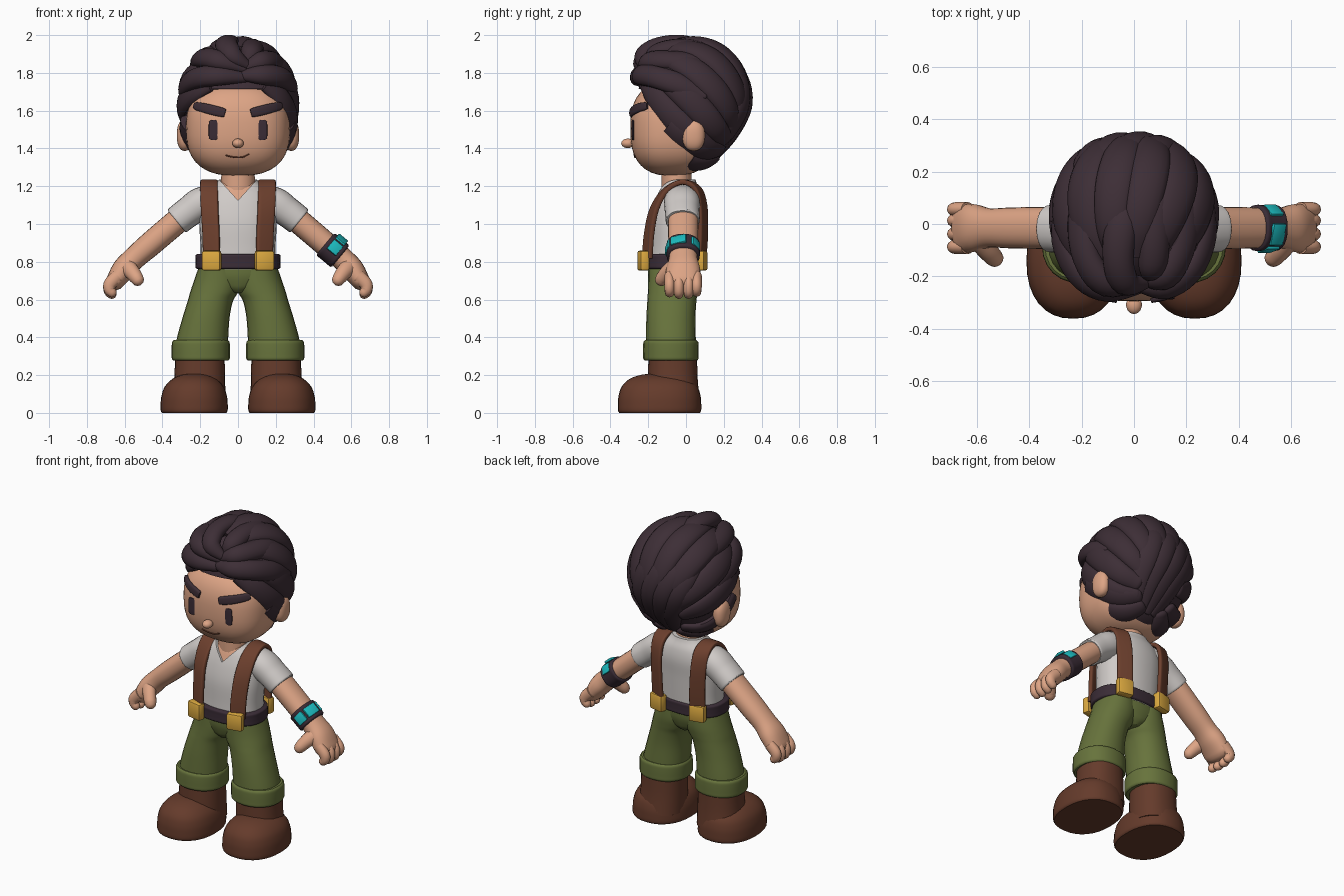
import bpy, bmesh, math
from math import radians, sin, cos
from mathutils import Vector

cube = bpy.data.objects.get("Cube")
if cube:
    bpy.data.objects.remove(cube, do_unlink=True)
X, Y, Z = Vector((1, 0, 0)), Vector((0, 1, 0)), Vector((0, 0, 1))
SIDES = ((1, "left"), (-1, "right"))
parts = []

def material(name, *rgb):
    mat = bpy.data.materials.new(name)
    mat.use_nodes = True
    mat.diffuse_color = [((c / 255 + .055) / 1.055) ** 2.4 for c in rgb] + [1]
    node = next(n for n in mat.node_tree.nodes if n.type == 'BSDF_PRINCIPLED')
    node.inputs["Base Color"].default_value = mat.diffuse_color
    return mat

SKIN, HAIR = material("skin", 221, 164, 133), material("dark hair", 61, 46, 54)
SHIRT, OLIVE = material("off white cloth", 208, 203, 200), material("olive cloth", 103, 115, 60)
STRAP, BOOT = material("brown strap leather", 108, 63, 45), material("dark brown boot leather", 101, 59, 43)
GOLD, DARK = material("gold", 221, 170, 64), material("dark leather", 58, 44, 54)
CYAN = material("cyan", 28, 186, 190)

def finish(name, bm, mat):
    bmesh.ops.recalc_face_normals(bm, faces=bm.faces)
    mesh = bpy.data.meshes.new(name)
    bm.to_mesh(mesh)
    bm.free()
    mesh.materials.append(mat)
    obj = bpy.data.objects.new(name, mesh)
    bpy.context.scene.collection.objects.link(obj)
    parts.append(obj)
    return obj

def on_ball(d, center, radii, p):
    """Project a direction on a rounded-box ellipsoid."""
    d = d / sum(abs(c) ** p for c in d) ** (1 / p)
    return center + Vector(c * r for c, r in zip(d, radii))

def blob(name, place, mat):
    """Ball whose points are moved by a placing rule."""
    bm = bmesh.new()
    bmesh.ops.create_icosphere(bm, subdivisions=4, radius=1)
    for v in bm.verts:
        v.co = place(v.co)
    return finish(name, bm, mat)

def smooth_rows(rows, steps=5):
    out = []
    for i in range(len(rows) - 1):
        a, b, c, d = rows[max(i - 1, 0)], rows[i], rows[i + 1], rows[min(i + 2, len(rows) - 1)]
        for t in (k / steps for k in range(steps)):
            out.append([.5 * (2 * q + (r - p) * t + (2 * p - 5 * q + 4 * r - s) * t * t
                              + (3 * q - p - 3 * r + s) * t ** 3) for p, q, r, s in zip(a, b, c, d)])
    return out + [list(rows[-1])]

def sweep(name, rows, mat, ref=Y, axis=None, p=2.0, side=1, tip=False, seg=24):
    """Skin oval sections (x, y, z, radius along ref, radius across) along a smooth path."""
    rows = smooth_rows([(r[0] * side, *r[1:]) for r in rows])
    pts, last = [Vector(r[:3]) for r in rows], len(rows) - 1
    bm, loops = bmesh.new(), []
    for i, g in [(i, 0) for i in range(last + 1)] + [(last, radians(d)) for d in (25, 50, 70, 85) if tip]:
        t = axis or (pts[min(i + 1, last)] - pts[max(i - 1, 0)]).normalized()
        a, b = [max(r, .002) for r in rows[i][3:]]
        c = pts[i] + t * min(a, b) * sin(g)
        n = ref(c) if callable(ref) else ref
        u = (n - t * n.dot(t)).normalized()
        w = t.cross(u) * b * cos(g)
        u *= a * cos(g)
        turn = [[math.copysign(abs(f) ** (2 / p), f) for f in (cos(h), sin(h))]
                for h in (math.tau * k / seg for k in range(seg))]
        loops.append([bm.verts.new(c + u * f + w * h) for f, h in turn])
    for lo, hi in zip(loops, loops[1:]):
        for k in range(seg):
            bm.faces.new((lo[k], lo[k - 1], hi[k - 1], hi[k]))
    bm.faces.new(loops[0])
    bm.faces.new(loops[-1][::-1])
    return finish(name, bm, mat)

def cut(obj, outline, depth):
    """Subtract an extruded outline from an object."""
    bm = bmesh.new()
    face = bm.faces.new([bm.verts.new(v) for v in outline])
    new = bmesh.ops.extrude_face_region(bm, geom=[face])["geom"]
    bmesh.ops.translate(bm, vec=depth, verts=[v for v in new if isinstance(v, bmesh.types.BMVert)])
    cutter = finish("cutter", bm, obj.data.materials[0])
    mod = obj.modifiers.new("cut", 'BOOLEAN')
    mod.operation, mod.object = 'DIFFERENCE', cutter
    mesh = bpy.data.meshes.new_from_object(obj.evaluated_get(bpy.context.evaluated_depsgraph_get()))
    obj.modifiers.clear()
    obj.data = mesh
    parts.remove(cutter)
    bpy.data.objects.remove(cutter, do_unlink=True)

def block(name, center, size, axes, mat, bevel):
    """Bevelled box turned to three given axes."""
    bm = bmesh.new()
    bmesh.ops.create_cube(bm, size=1)
    for v in bm.verts:
        v.co = center + sum((ax * c * s for ax, c, s in zip(axes, v.co, size)), Vector())
    bmesh.ops.bevel(bm, geom=bm.edges[:], offset=bevel, segments=2, affect='EDGES', profile=.5)
    finish(name, bm, mat)

# Head, nose and face details
HEAD, HR, HP = Vector((0, -.07, 1.505)), (.275, .225, .25), 2.6
blob("head", lambda d: on_ball(d, HEAD, HR, HP), SKIN)
blob("nose", lambda d: on_ball(d, Vector((0, -.308, 1.427)), (.03, .035, .025), 2), SKIN)
sweep("neck", [(0, -.05, 1.12, .08, .09), (0, -.05, 1.32, .08, .088)], SKIN, axis=Z)

def face_row(x, z, thick, half):
    rest = 1 - abs(x / HR[0]) ** HP - abs((z - HEAD.z) / HR[2]) ** HP
    return (x, HEAD.y - HR[1] * rest ** (1 / HP), z, thick, half)

for s, label in SIDES:
    sweep(label + "_eye", [face_row(.13, z, .006, w) for z, w in
          ((1.445, .012), (1.452, .022), (1.47, .025), (1.525, .025), (1.543, .022), (1.55, .012))], DARK, p=3, side=s)
    sweep(label + "_eyebrow", [face_row(x, z, .013, w) for x, z, w in ((.068, 1.587, .02), (.08, 1.59, .024),
          (.11, 1.597, .026), (.15, 1.607, .026), (.19, 1.617, .024), (.215, 1.623, .022), (.226, 1.626, .017))],
          HAIR, p=3, side=s)
    blob(label + "_ear", lambda d: on_ball(d, Vector((s * .282, .04, 1.47)), (.042, .06, .083), 2.3), SKIN)
sweep("mouth", [face_row(x, z, .005, .004) for x, z in ((-.065, 1.364), (-.03, 1.355), (.02, 1.353), (.06, 1.37))],
      STRAP, seg=10)

# Hair cap, narrower at the nape and cut back to the hairline
CAP = Vector((0, .03, 1.62))

def scalp(d):
    c = on_ball(d, CAP, (.285, .29, .338), 2.15)
    c.y += .25 * max(c.y, 0) * min(c.z - 1.64, 0) / .3
    return c

cut(blob("hair_cap", scalp, HAIR), [(-.6, y, z) for y, z in ((-.6, 1.73), (-.13, 1.71), (-.13, 1.64), (-.09, 1.53),
    (.03, 1.52), (.1, 1.42), (.07, 1.2), (-.6, 1.2))], X * 1.2)

def hair(rows):
    sweep("hair_lock", rows, HAIR, ref=lambda c: c - CAP, tip=True, seg=16)

# Locks running from the forehead over the cap towards the back
BACK, UP = Vector((0, .87, -.5)), Vector((0, .5, .87))

def lock(phi, start, end, twist):
    rows = []
    for k in (i / 6 for i in range(7)):
        th, ph = radians(start + (end - start) * k), radians(phi + twist * k)
        d = BACK * sin(th) + (X * sin(ph) + UP * cos(ph)) * cos(th)
        rows.append((*scalp(d), .012 + .028 * cos(th), .018 + .058 * cos(th)))
    hair(rows)

for phi in range(-100, 101, 25):
    lock(phi, -60, 60, 22)
for s, label in SIDES:
    lock(s * 117, -12, 62, 6 * s)
    lock(s * 142, 20, 62, 6 * s)

# Parallel locks wrapping diagonally round the back of the head
for k in (-.5, -.17, .17, .5):
    dirs = ((k - .45, .6, .75), (k - .22, .85, .4), (k, 1, 0), (k * .8 + .15, .85, -.45), (k * .5 + .15, .55, -.85))
    hair([(*scalp(Vector(d)), a, b) for d, a, b in
          zip(dirs, (.015, .035, .036, .022, .01), (.03, .06, .065, .055, .03))])

# Swept quiff: tiers of locks parting above the forehead
for path in (
    ((.05, -.235, 1.775), (-.1, -.25, 1.785), (-.21, -.19, 1.775), (-.275, -.06, 1.735), (-.29, .08, 1.67)),
    ((.01, -.235, 1.785), (.12, -.24, 1.79), (.22, -.17, 1.78), (.275, -.04, 1.74), (.29, .1, 1.68)),
    ((.04, -.225, 1.82), (-.1, -.23, 1.865), (-.18, -.13, 1.88), (-.2, .03, 1.865), (-.18, .18, 1.82)),
    ((.04, -.22, 1.83), (.12, -.2, 1.86), (.18, -.09, 1.865), (.2, .05, 1.85), (.18, .19, 1.79)),
    ((.05, -.225, 1.84), (-.03, -.225, 1.895), (-.06, -.14, 1.945), (-.05, 0, 1.96), (-.02, .15, 1.92)),
    ((.05, -.2, 1.86), (.07, -.16, 1.905), (.08, -.04, 1.935), (.09, .1, 1.92), (.08, .2, 1.86)),
):
    hair([(*c, a, b) for c, a, b in zip(path, (.02, .045, .045, .038, .015), (.025, .055, .06, .06, .03))])

# Shirt with a V neck over the chest, hips, belt
torso = [(0, -.065, .76, .138, .2), (0, -.06, .87, .138, .198), (0, -.055, 1, .138, .205), (0, -.042, 1.1, .13, .2),
         (0, -.035, 1.17, .112, .17), (0, -.035, 1.215, .092, .118), (0, -.035, 1.235, .085, .1)]
sweep("chest", [(x, y, z - .008, a - .01, b - .01) for x, y, z, a, b in torso], SKIN, axis=Z, p=2.3)
cut(sweep("shirt", torso, SHIRT, axis=Z, p=2.3), [(0, -.5, 1.125), (.14, -.5, 1.28), (-.14, -.5, 1.28)], Y * .45)
sweep("hips", [(0, -.065, z, a, b) for z, a, b in
      ((.8, .138, .2), (.73, .135, .2), (.68, .122, .15), (.655, .11, .09), (.635, .09, .03))], OLIVE, axis=-Z, p=2.2)
sweep("belt", [(0, -.07, z, .156 - e, .225 - e) for z, e in ((.763, .007), (.77, 0), (.79, 0), (.813, 0),
      (.833, 0), (.84, .007))], DARK, axis=Z, p=2.4, seg=40)

for s, label in SIDES:
    # Suspender hugging the chest, with its two buckles
    sweep(label + "_suspender", [(x, y, z, .047, .014) for x, y, z in
          ((.14, -.205, .82), (.143, -.195, .95), (.15, -.167, 1.08), (.153, -.105, 1.18), (.153, -.02, 1.222),
           (.153, .055, 1.19), (.15, .086, 1.1), (.143, .09, .95), (.14, .082, .82))],
          STRAP, ref=lambda c: Vector((1, -3 * s * (c.y + .05), 0)), p=5, side=s)
    for y, turn in ((-.226, .2), (.082, -.2)):
        ax = Vector((cos(turn), s * sin(turn), 0))
        block(label + "_buckle", Vector((s * .14, y, .806)), (.1, .05, .105), (ax, Z.cross(ax), Z), GOLD, .012)
    # Trouser leg, cuff, boot
    sweep(label + "_trouser_leg", [(.1, -.065, .78, .135, .105), (.108, -.065, .7, .135, .125),
          (.126, -.07, .64, .132, .127), (.147, -.075, .59, .13, .12), (.17, -.08, .5, .13, .125),
          (.19, -.08, .38, .132, .137), (.197, -.08, .3, .132, .137)], OLIVE, axis=-Z, p=2.2, side=s)
    sweep(label + "_cuff", [(.197, -.08, z, a, a + .007) for z, a in ((.277, .138), (.287, .146), (.31, .147),
          (.35, .147), (.374, .145), (.385, .136))], OLIVE, axis=Z, p=2.2, side=s)
    sweep(label + "_boot_shaft", [(.202, -.07, .32, .128, .13), (.203, -.07, .18, .132, .135),
          (.21, -.065, .06, .138, .143)], BOOT, axis=-Z, p=2.3, side=s)
    sweep(label + "_boot_foot", [(.232, -.14, z, a, b) for z, a, b in ((0, .213, .17), (.012, .22, .177),
          (.04, .221, .178), (.09, .217, .173), (.14, .2, .155), (.18, .158, .115), (.203, .09, .06), (.207, .01, .01))],
          BOOT, axis=Z, p=2.3, side=s, seg=32)
    # Sleeve, arm, hand
    sweep(label + "_sleeve", [(.09, -.025, 1.145, .085, .07), (.19, -.022, 1.112, .095, .085), (.26, -.02, 1.065, .092,
          .081), (.305, -.018, 1.031, .091, .079), (.319, -.018, 1.019, .09, .078), (.325, -.018, 1.014, .086, .074)],
          SHIRT, side=s, p=2.2)
    sweep(label + "_arm", [(.25, -.015, 1.075, .08, .066), (.36, -.015, .982, .08, .066), (.47, -.015, .888, .078, .065),
          (.55, -.015, .818, .075, .061), (.605, -.015, .76, .09, .062), (.648, -.018, .7, .094, .05)],
          SKIN, side=s, p=2.2, tip=True)
    for y, reach in ((-.087, 0), (-.038, .008), (.013, .008), (.056, -.003)):
        sweep(label + "_finger", [(.635, y, .725, .028, .036), (.675, y, .685, .028, .035),
              (.68, y, .655 - reach, .027, .031), (.668, y, .637 - reach, .025, .026)], SKIN, side=s, tip=True, seg=12)
    sweep(label + "_thumb", [(.6, -.05, .785, .04, .05), (.565, -.095, .75, .037, .042), (.54, -.122, .718, .036, .037),
          (.532, -.13, .706, .034, .034)], SKIN, side=s, tip=True, seg=16)

# Wristband with bright tiles on the left arm
along, out, wrist = Vector((.77, 0, -.64)), Vector((.64, 0, .77)), Vector((.502, -.015, .861))
sweep("wristband", [(*(wrist + along * k), .088 - e, .076 - e) for k, e in
      ((-.052, .008), (-.044, 0), (-.02, 0), (.02, 0), (.044, 0), (.052, .008))], DARK, p=2.3)
for deg, width in ((-76, .065), (-17, .085), (52, .06)):
    g = radians(deg)
    normal = out * cos(g) + Y * sin(g)
    center = wrist + out * cos(g) * .075 + Y * sin(g) * .084
    block("band_tile", center, (.062, width, .016), (along, normal.cross(along), normal), CYAN, .005)

# Smooth shading with sharp creases kept
bpy.ops.object.select_all(action='DESELECT')
for obj in parts:
    obj.select_set(True)
bpy.context.view_layer.objects.active = parts[0]
bpy.ops.object.shade_smooth_by_angle(angle=radians(40))
